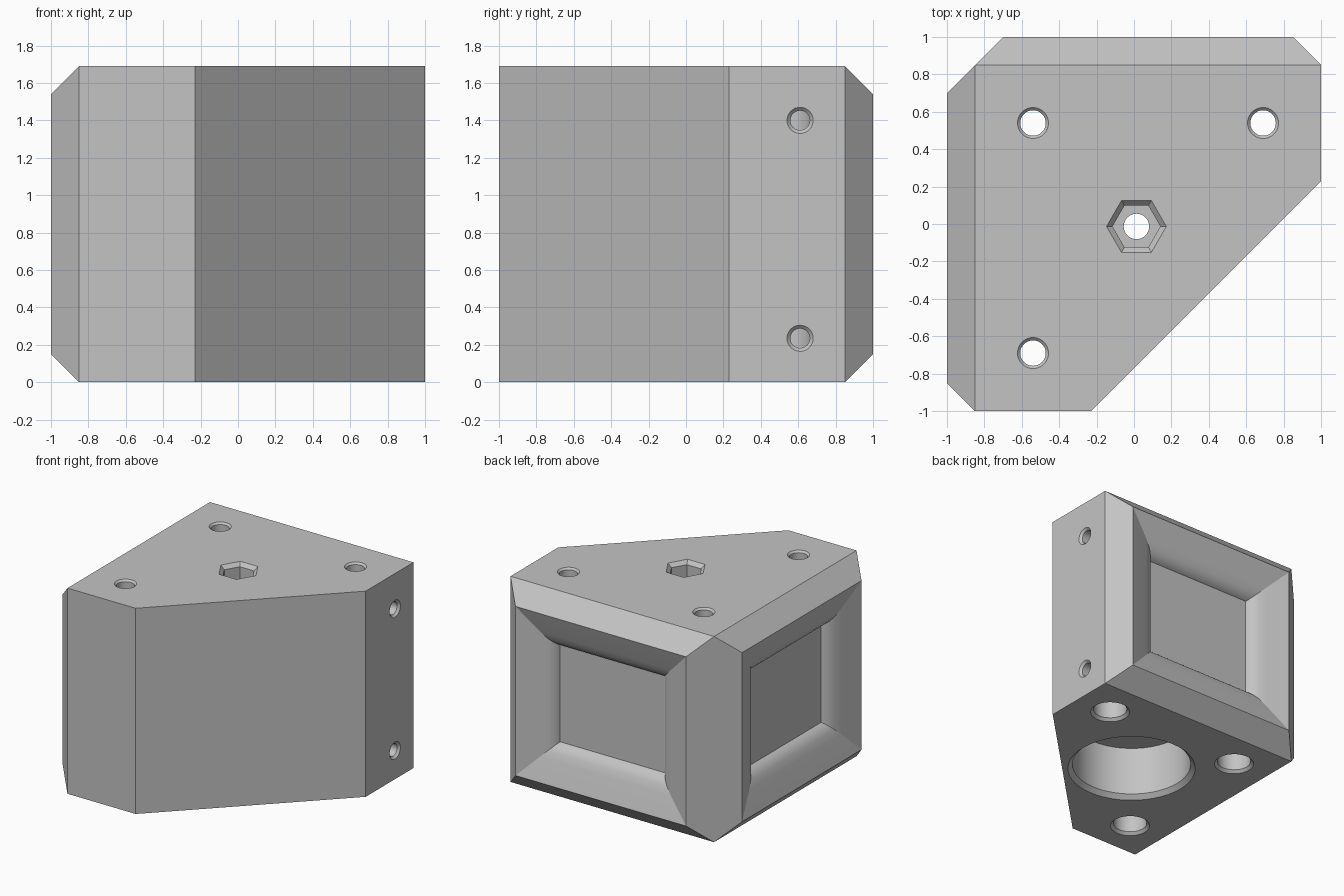
import bpy, bmesh, math
from mathutils import Vector, Matrix

cube = bpy.data.objects.get("Cube")
if cube:
    bpy.data.objects.remove(cube, do_unlink=True)

H, C = 1.69, 0.15  # block height, rim chamfer

grey = bpy.data.materials.new("plain grey")
grey.use_nodes = True
grey.diffuse_color = (0.55, 0.55, 0.55, 1)
grey.node_tree.nodes["Principled BSDF"].inputs["Base Color"].default_value = grey.diffuse_color


def make_object(name, bm):
    bmesh.ops.recalc_face_normals(bm, faces=bm.faces)
    mesh = bpy.data.meshes.new(name)
    bm.to_mesh(mesh)
    bm.free()
    mesh.materials.append(grey)
    obj = bpy.data.objects.new(name, mesh)
    bpy.context.collection.objects.link(obj)
    return obj


def drill(body, profile, at, sides=48, turn=Matrix.Identity(4)):
    """Cut a stacked-ring hole; profile is (radius, height) along its axis."""
    bm = bmesh.new()
    rings = []
    for r, h in profile:
        ring = []
        for i in range(sides):
            a = math.tau * i / sides
            p = turn @ Vector((r * math.cos(a), r * math.sin(a), h))
            ring.append(bm.verts.new(p + Vector(at)))
        rings.append(ring)
    for low, high in zip(rings, rings[1:]):
        for i in range(sides):
            j = (i + 1) % sides
            bm.faces.new((low[i], low[j], high[j], high[i]))
    bm.faces.new(rings[0][::-1])
    bm.faces.new(rings[-1])
    cutter = make_object("hole_cutter", bm)
    cutter.hide_render = True
    mod = body.modifiers.new("hole", 'BOOLEAN')
    mod.operation = 'DIFFERENCE'
    mod.solver = 'EXACT'
    mod.object = cutter
    bpy.ops.object.modifier_apply(modifier=mod.name)
    bpy.data.objects.remove(cutter, do_unlink=True)


# Chamfered block: end outline at full height, rim points set in by the chamfer
bm = bmesh.new()
for z, rim_z in ((0, C), (H, H - C)):
    for x, y in ((-0.85, -1), (-0.23, -1), (1, 0.23), (1, 0.85), (-0.85, 0.85)):
        bm.verts.new((x, y, z))
    for x, y in ((0.85, 1), (-0.7, 1), (-1, 0.7), (-1, -0.85)):
        bm.verts.new((x, y, rim_z))
bmesh.ops.convex_hull(bm, input=bm.verts[:])
bmesh.ops.dissolve_limit(bm, angle_limit=0.01, verts=bm.verts[:], edges=bm.edges[:])
bmesh.ops.recalc_face_normals(bm, faces=bm.faces)

# Dished panels with a rounded lip on the back and the -x side
lip = ((0, 0), (0.18, 0.06), (0.235, 0.085), (0.265, 0.11), (0.285, 0.135), (0.295, 0.16))
for direction in (Vector((0, 1, 0)), Vector((-1, 0, 0))):
    bm.normal_update()
    panel = max(bm.faces, key=lambda f: f.normal.dot(direction))
    for (i0, d0), (i1, d1) in zip(lip, lip[1:]):
        bmesh.ops.inset_region(bm, faces=[panel], thickness=i1 - i0,
                               depth=d0 - d1, use_even_offset=True)
body = make_object("corner_block", bm)
bpy.context.view_layer.objects.active = body
body.select_set(True)

# Counterbored screw holes
for x, y in ((-0.54, 0.54), (0.69, 0.54), (-0.54, -0.69)):
    drill(body, ((0.171, -0.022), (0.127, 0.022), (0.127, 1.54), (0.068, 1.54),
                 (0.068, H - 0.015), (0.098, H + 0.015)), (x, y, 0))

# Large round recess underneath, centre hole and hexagonal pocket on top
centre = (0.013, -0.013, 0)
drill(body, ((0.52, -0.035), (0.45, 0.035), (0.45, 0.435)), centre)
drill(body, ((0.068, 0.3), (0.068, H - 0.1)), centre)
drill(body, ((0.128, H - 0.3), (0.128, H - 0.03), (0.192, H + 0.03)), centre, sides=6)

# Small side holes running into the nearest screw bore
sideways = Matrix.Rotation(math.pi / 2, 4, 'Y')
for z in (0.235, 1.4):
    drill(body, ((0.052, -0.31), (0.052, -0.018), (0.088, 0.018)),
          (1, 0.61, z), sides=32, turn=sideways)

bpy.ops.object.shade_smooth_by_angle(angle=math.radians(22))
